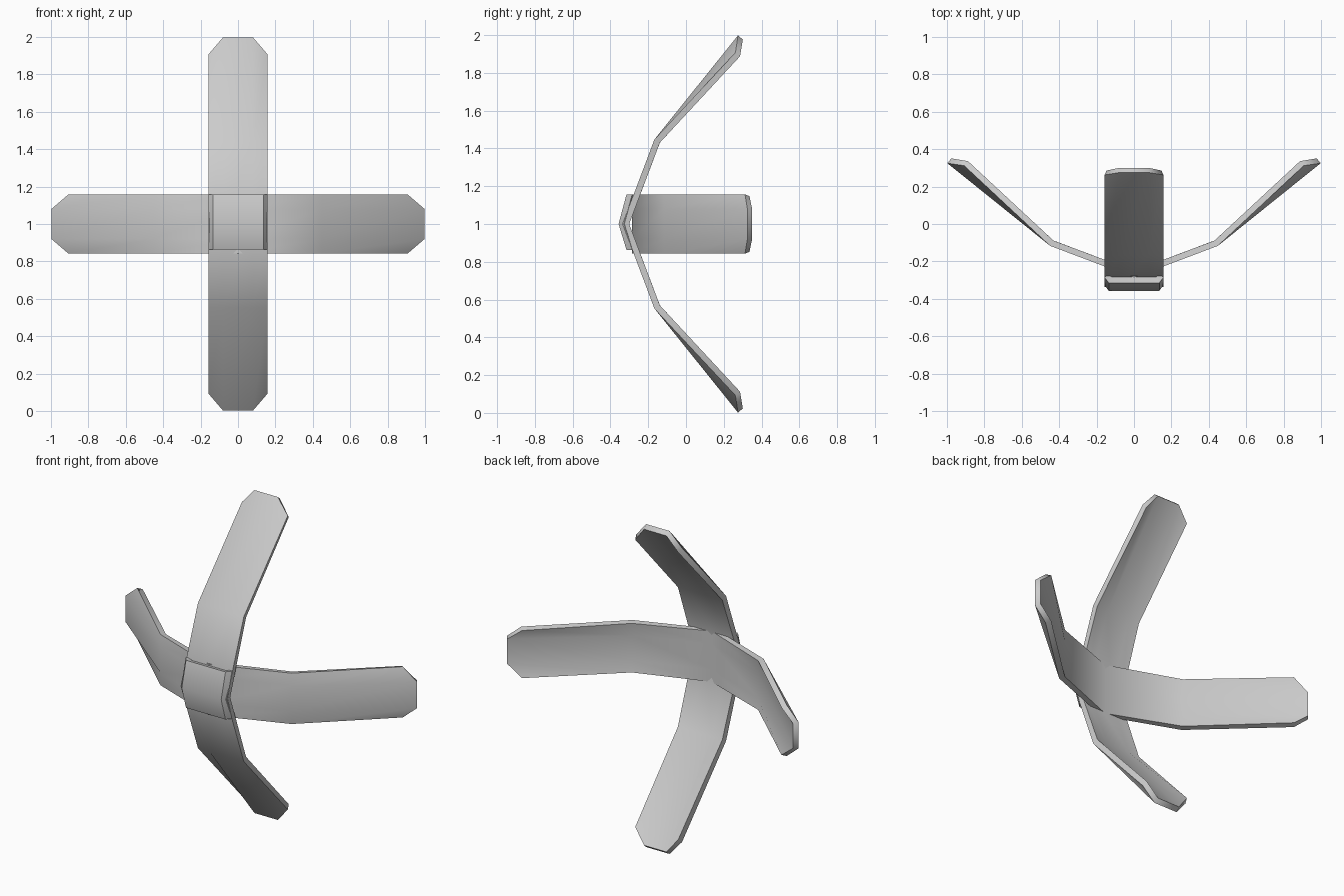
import bpy, bmesh

if "Cube" in bpy.data.objects:
    bpy.data.objects.remove(bpy.data.objects["Cube"])

HALF_W = 0.157
INNER_W = 0.08


def sheet(name, rows, thickness, place):
    """Skin a grid of (width, depth, length) rows, then thicken it backwards."""
    bm = bmesh.new()
    grid = [[bm.verts.new(place(*p)) for p in row] for row in rows]
    for a, b in zip(grid, grid[1:]):
        for i in range(len(a) - 1):
            bm.faces.new((a[i], a[i + 1], b[i + 1], b[i]))
    bm.normal_update()
    for f in bm.faces:
        if f.normal.y > 0:
            f.normal_flip()
    mesh = bpy.data.meshes.new(name)
    bm.to_mesh(mesh)
    bm.free()
    ob = bpy.data.objects.new(name, mesh)
    bpy.context.collection.objects.link(ob)
    mod = ob.modifiers.new("Thickness", 'SOLIDIFY')
    mod.thickness = thickness
    mod.offset = -1
    mod.use_even_offset = True
    bpy.ops.object.select_all(action='DESELECT')
    ob.select_set(True)
    bpy.context.view_layer.objects.active = ob
    bpy.ops.object.modifier_apply(modifier=mod.name)
    bpy.ops.object.shade_smooth_by_angle(angle=0.85)
    return ob


def row(edge, middle, sign=1):
    """One cross row; edge and middle are (depth, length)."""
    return [(w, d, sign * l) for w, (d, l) in
            ((-HALF_W, edge), (-INNER_W, middle), (INNER_W, middle), (HALF_W, edge))]


# Strap stations: tip with clipped corners, bend, centre
tip = ((0.262, 0.908), (0.275, 0.998))
bend = ((-0.167, 0.448), (-0.167, 0.448))
centre = ((-0.336, 0.0), (-0.336, 0.0))
strap = [row(*tip, -1), row(*bend, -1), row(*centre), row(*bend), row(*tip)]

# Upright strap in front, level strap behind it
sheet("upright_strap", strap, 0.033, lambda w, d, l: (w, d, 1 + l))
sheet("level_strap", strap, 0.033, lambda w, d, l: (l, d + 0.05, 1 + w))

# Raised pad over the crossing, with softened sides
columns = ((-0.158, 0.03), (-0.135, 0), (0.135, 0), (0.158, 0.03))
pad = [[(w, d + drop, l) for w, drop in columns]
       for d, l in ((-0.315, -0.137), (-0.357, 0.0), (-0.315, 0.157))]
sheet("crossing_pad", pad, 0.033, lambda w, d, l: (w, d, 1 + l))
